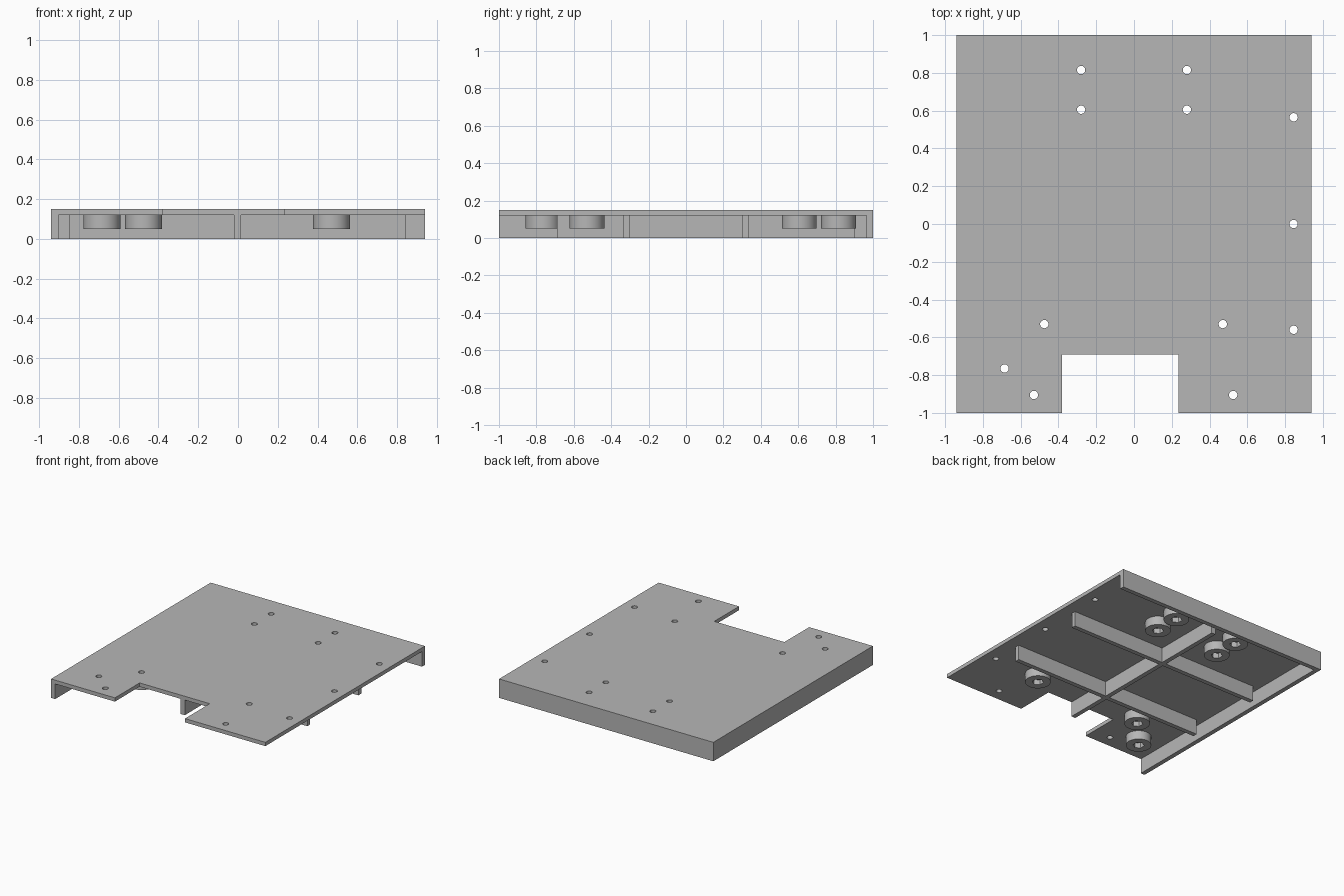
import bpy, bmesh, math
from mathutils import Matrix

if "Cube" in bpy.data.objects:
    bpy.data.objects.remove(bpy.data.objects["Cube"], do_unlink=True)

# Main dimensions
HALF_X, HALF_Y = 0.94, 1.0
TOP, UNDER = 0.15, 0.12
WALL = 0.036
BOSS_BOTTOM, BOSS_R, HOLE_R, NUT_R = 0.05, 0.093, 0.022, 0.042

grey = bpy.data.materials.new("plain grey")
grey.use_nodes = True
grey.diffuse_color = (0.47, 0.47, 0.47, 1)
grey.node_tree.nodes["Principled BSDF"].inputs["Base Color"].default_value = grey.diffuse_color


def finish(name, bm):
    bmesh.ops.recalc_face_normals(bm, faces=bm.faces)
    mesh = bpy.data.meshes.new(name)
    bm.to_mesh(mesh)
    bm.free()
    mesh.materials.append(grey)
    obj = bpy.data.objects.new(name, mesh)
    bpy.context.collection.objects.link(obj)
    return obj


def prism(name, outline, z0, z1):
    bm = bmesh.new()
    face = bm.faces.new([bm.verts.new((x, y, z0)) for x, y in outline])
    up = bmesh.ops.extrude_face_region(bm, geom=[face])["geom"]
    verts = [v for v in up if isinstance(v, bmesh.types.BMVert)]
    bmesh.ops.translate(bm, verts=verts, vec=(0, 0, z1 - z0))
    return finish(name, bm)


def box(name, x0, x1, y0, y1, z0, z1):
    return prism(name, [(x0, y0), (x1, y0), (x1, y1), (x0, y1)], z0, z1)


def cylinders(name, centres, radius, z0, z1, sides=32):
    bm = bmesh.new()
    for x, y in centres:
        bmesh.ops.create_cone(bm, cap_ends=True, segments=sides, radius1=radius,
                              radius2=radius, depth=z1 - z0,
                              matrix=Matrix.Translation((x, y, (z0 + z1) / 2)))
    return finish(name, bm)


def cut(obj, cutter):
    cutter.hide_render = True
    mod = obj.modifiers.new("cut", "BOOLEAN")
    mod.operation, mod.solver, mod.object = "DIFFERENCE", "EXACT", cutter
    bpy.context.view_layer.objects.active = obj
    bpy.ops.object.modifier_apply(modifier=mod.name)


# Screw positions: those with a boss below, and plain ones
boss_points = [(s * 0.28, y) for s in (-1, 1) for y in (0.605, 0.815)]
boss_points += [(-0.475, -0.53), (0.47, -0.53), (-0.685, -0.765)]
plain_points = [(-0.53, -0.905), (0.525, -0.905)]
plain_points += [(0.845, y) for y in (-0.56, 0, 0.565)]

# Top plate with a notch in its front edge
plate = prism("top_plate", [
    (-HALF_X, -HALF_Y), (-0.38, -HALF_Y), (-0.38, -0.69), (0.235, -0.69),
    (0.235, -HALF_Y), (HALF_X, -HALF_Y), (HALF_X, HALF_Y), (-HALF_X, HALF_Y)],
    UNDER, TOP)

# Side and back skirts, joined at the corner
prism("skirt_walls", [
    (-HALF_X, -HALF_Y), (-HALF_X + WALL, -HALF_Y), (-HALF_X + WALL, HALF_Y - WALL),
    (HALF_X, HALF_Y - WALL), (HALF_X, HALF_Y), (-HALF_X, HALF_Y)], 0, UNDER)

# Stiffening ribs
box("long_rib", -0.02, 0.016, -0.69, 0.90, 0, UNDER)
for name, y in (("front_cross_rib", -0.32), ("back_cross_rib", 0.32)):
    box(name, -0.85, 0.845, y - WALL / 2, y + WALL / 2, 0, UNDER)

# Round bosses with hexagonal nut pockets
bosses = cylinders("screw_bosses", boss_points, BOSS_R, BOSS_BOTTOM, UNDER, 48)
holes = cylinders("hole_cutter", boss_points + plain_points, HOLE_R, -0.1, 0.3)
pockets = cylinders("nut_pocket_cutter", boss_points, NUT_R, -0.1, BOSS_BOTTOM + 0.04, 6)
cut(plate, holes)
cut(bosses, holes)
cut(bosses, pockets)
for cutter in (holes, pockets):
    bpy.data.objects.remove(cutter, do_unlink=True)

# Smooth the round walls only
bpy.ops.object.select_all(action="DESELECT")
for obj in (plate, bosses):
    obj.select_set(True)
bpy.context.view_layer.objects.active = plate
bpy.ops.object.shade_smooth_by_angle(angle=math.radians(30))
